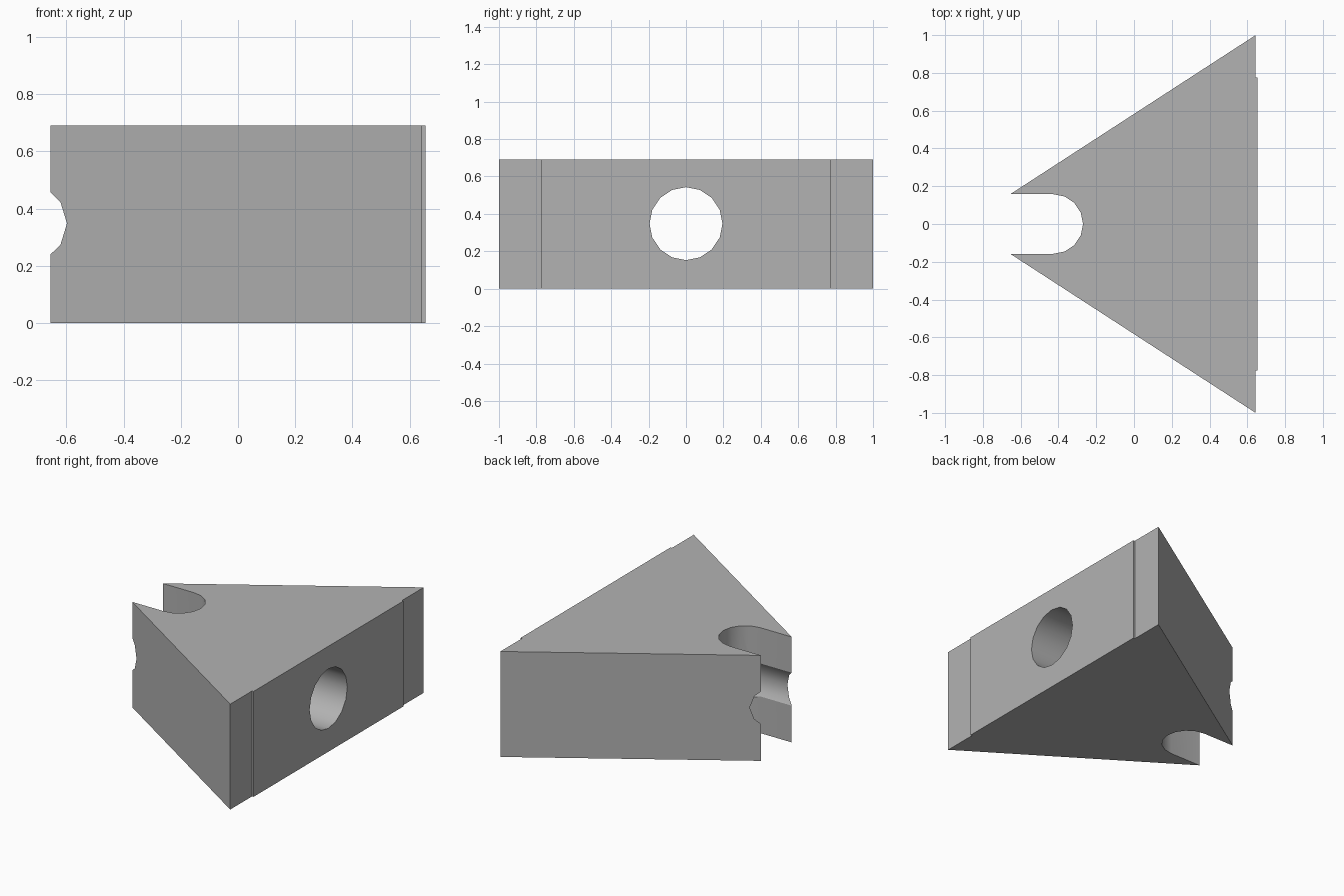
import bpy
import bmesh
from math import cos, sin, pi, radians

cube = bpy.data.objects.get("Cube")
if cube:
    bpy.data.objects.remove(cube, do_unlink=True)

HEIGHT = 0.69
SLOT_R, SLOT_X = 0.158, -0.428
BORE_R = 0.195

grey = bpy.data.materials.new("plain grey")
grey.use_nodes = True
colour = (0.45, 0.45, 0.45, 1)
grey.diffuse_color = colour
grey.node_tree.nodes["Principled BSDF"].inputs["Base Color"].default_value = colour


def prism(name, outline, height):
    """Extrude a flat outline straight up into a solid."""
    bm = bmesh.new()
    base = bm.faces.new([bm.verts.new((x, y, 0)) for x, y in outline])
    top = bmesh.ops.extrude_face_region(bm, geom=[base])["geom"]
    verts = [v for v in top if isinstance(v, bmesh.types.BMVert)]
    bmesh.ops.translate(bm, verts=verts, vec=(0, 0, height))
    bmesh.ops.recalc_face_normals(bm, faces=bm.faces)
    mesh = bpy.data.meshes.new(name)
    bm.to_mesh(mesh)
    bm.free()
    obj = bpy.data.objects.new(name, mesh)
    bpy.context.collection.objects.link(obj)
    mesh.materials.append(grey)
    return obj


# Wedge outline: raised pad on the wide face, round-ended slot at the narrow end
side = [(0.655, 0.775), (0.644, 0.775), (0.644, 1.0), (-0.655, SLOT_R)]
slot = [(SLOT_X + SLOT_R * cos(a), SLOT_R * sin(a))
        for a in (pi / 2 - i * pi / 8 for i in range(9))]
outline = side + slot + [(x, -y) for x, y in reversed(side)]
wedge = prism("wedge_block", outline, HEIGHT)

# Round bore running lengthwise through the wedge
bpy.ops.mesh.primitive_cylinder_add(vertices=16, radius=BORE_R, depth=3,
                                    location=(0, 0, HEIGHT / 2 + 0.003),
                                    rotation=(0, pi / 2, 0))
cutter = bpy.context.object
cutter.name = "bore_cutter"
cutter.data.materials.append(grey)

cut = wedge.modifiers.new("bore", "BOOLEAN")
cut.operation = "DIFFERENCE"
cut.solver = "EXACT"
cut.object = cutter

bpy.ops.object.select_all(action="DESELECT")
wedge.select_set(True)
bpy.context.view_layer.objects.active = wedge
bpy.ops.object.modifier_apply(modifier=cut.name)
bpy.data.objects.remove(cutter, do_unlink=True)
bpy.ops.object.shade_smooth_by_angle(angle=radians(30))
